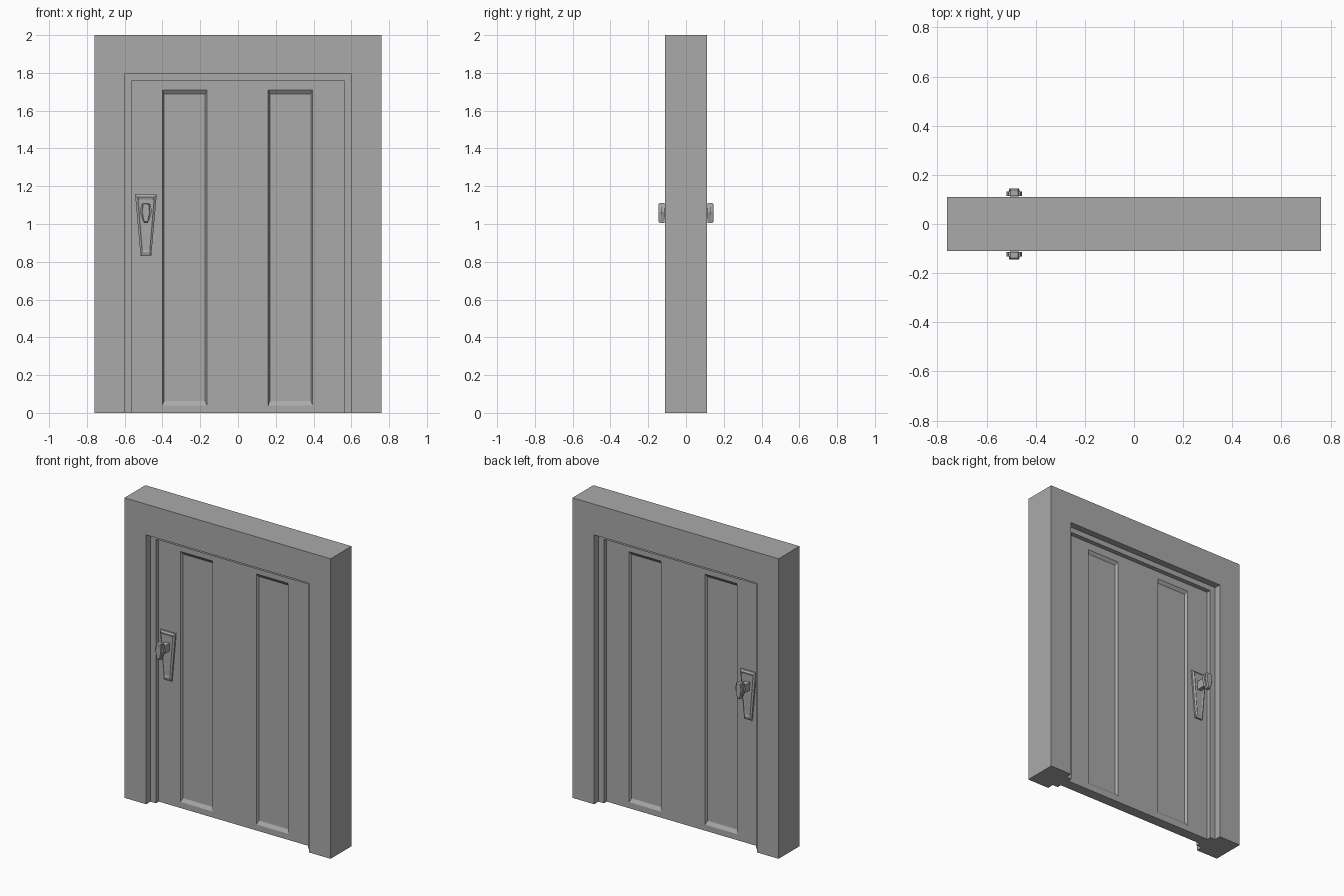
import bpy
import bmesh
from mathutils import Vector

if "Cube" in bpy.data.objects:
    bpy.data.objects.remove(bpy.data.objects["Cube"], do_unlink=True)

GREY = (0.4, 0.4, 0.4, 1)
grey = bpy.data.materials.new("plain grey")
grey.use_nodes = True
grey.diffuse_color = GREY
grey.node_tree.nodes["Principled BSDF"].inputs["Base Color"].default_value = GREY


def finish(name, bm):
    bmesh.ops.recalc_face_normals(bm, faces=bm.faces)
    mesh = bpy.data.meshes.new(name)
    bm.to_mesh(mesh)
    bm.free()
    mesh.materials.append(grey)
    obj = bpy.data.objects.new(name, mesh)
    bpy.context.collection.objects.link(obj)
    return obj


def prism(name, rings, mirror=True):
    """Joins rings of (outline, y) pairs into a closed solid, repeated on the back."""
    bm = bmesh.new()
    loops = [[bm.verts.new((x, y, z)) for x, z in outline] for outline, y in rings]
    for a, b in zip(loops, loops[1:]):
        for i in range(len(a)):
            j = (i + 1) % len(a)
            bm.faces.new((a[i], a[j], b[j], b[i]))
    bm.faces.new(loops[0])
    bm.faces.new(loops[-1])
    obj = finish(name, bm)
    if mirror:
        mod = obj.modifiers.new("both sides", 'MIRROR')
        mod.use_axis = (False, True, False)
    return obj


def tapered(half_low, half_high, z0, z1, cx=-0.4875):
    return [(cx - half_low, z0), (cx + half_low, z0),
            (cx + half_high, z1), (cx - half_high, z1)]


# Frame: a stepped section carried up, across and down the opening
section = [(0.76, 2, -0.11), (0.6, 1.795, -0.11), (0.6, 1.795, -0.065),
           (0.56, 1.76, -0.065)]
section += [(w, h, -y) for w, h, y in reversed(section)]
bm = bmesh.new()
stations = [[bm.verts.new((s * w, y, h * up)) for w, h, y in section]
            for s, up in ((-1, 0), (-1, 1), (1, 1), (1, 0))]
for a, b in zip(stations, stations[1:]):
    for i in range(len(a)):
        j = (i + 1) % len(a)
        bm.faces.new((a[i], a[j], b[j], b[i]))
bm.faces.new(stations[0])
bm.faces.new(stations[-1])
finish("door_frame", bm)

# Door leaf: a slab cut along the panel edges, with sunk panels on both faces
PANEL_X = (-0.4, -0.165, 0.16, 0.395)
PANEL_Z = (0.04, 1.71)
bm = bmesh.new()
bmesh.ops.create_cube(bm, size=1)
for v in bm.verts:
    v.co = Vector((v.co.x * 1.12, v.co.y * 0.07, (v.co.z + 0.5) * 1.76))
cuts = [((x, 0, 0), (1, 0, 0)) for x in PANEL_X]
cuts += [((0, 0, z), (0, 0, 1)) for z in PANEL_Z]
for co, no in cuts:
    bmesh.ops.bisect_plane(bm, geom=bm.verts[:] + bm.edges[:] + bm.faces[:],
                           plane_co=co, plane_no=no)
bm.normal_update()
panels = []
for f in bm.faces:
    c = f.calc_center_median()
    if abs(f.normal.y) > 0.9 and PANEL_Z[0] < c.z < PANEL_Z[1] and 0.16 < abs(c.x) < 0.4:
        panels.append(f)
bmesh.ops.inset_individual(bm, faces=panels, thickness=0.012)
for f in panels:
    side = 1 if f.calc_center_median().y > 0 else -1
    for v in f.verts:
        v.co.y -= side * 0.015
        v.co.z += 0.014 if v.co.z < 1 else -0.012
finish("door_leaf", bm)

# Handle plate: tapered backplate with a raised bevelled centre
prism("handle_plate", [
    (tapered(0.028, 0.057, 0.83, 1.155), -0.03),
    (tapered(0.028, 0.057, 0.83, 1.155), -0.045),
    (tapered(0.02, 0.044, 0.85, 1.142), -0.052),
    (tapered(0.015, 0.036, 0.865, 1.13), -0.048)])

# Handle stem, grip and its narrower front cap
prism("handle_stem", [(tapered(0.014, 0.018, 1.03, 1.085), -0.04),
                      (tapered(0.014, 0.018, 1.03, 1.085), -0.12)])


def grip(half, z0, z1, cx=-0.4875):
    right = [(half * 0.5, z0), (half, z0 + (z1 - z0) * 0.55), (half * 0.75, z1)]
    return [(cx + x, z) for x, z in right] + [(cx - x, z) for x, z in reversed(right)]


prism("handle_grip", [(grip(0.032, 1.015, 1.105), -0.113),
                      (grip(0.032, 1.015, 1.105), -0.133)])
prism("handle_cap", [(grip(0.022, 1.005, 1.112), -0.113),
                     (grip(0.022, 1.005, 1.112), -0.138),
                     (grip(0.019, 1.012, 1.105), -0.145)])
